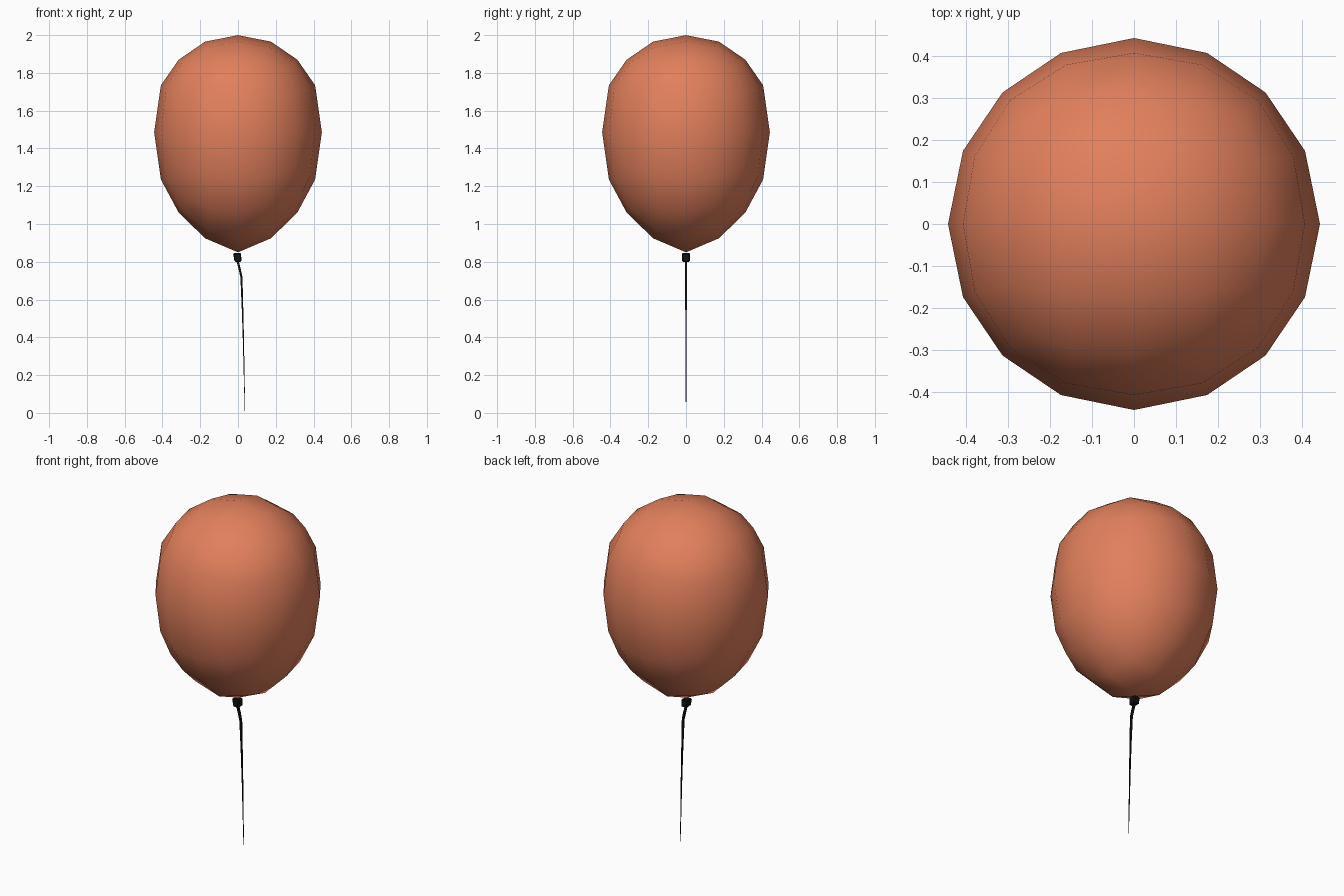
import bpy, bmesh
from mathutils import Vector

if "Cube" in bpy.data.objects:
    bpy.data.objects.remove(bpy.data.objects["Cube"])


def material(name, rgb):
    m = bpy.data.materials.new(name)
    m.diffuse_color = (*rgb, 1)
    m.use_nodes = True
    m.node_tree.nodes["Principled BSDF"].inputs["Base Color"].default_value = m.diffuse_color
    return m


ORANGE = material("orange rubber", (0.76, 0.215, 0.107))
BLACK = material("black string", (0.006, 0.006, 0.006))


def add_object(name, bm, mat):
    bmesh.ops.recalc_face_normals(bm, faces=bm.faces)
    me = bpy.data.meshes.new(name)
    bm.to_mesh(me)
    bm.free()
    me.materials.append(mat)
    ob = bpy.data.objects.new(name, me)
    bpy.context.collection.objects.link(ob)
    return ob


def remap(t, table):
    # piecewise-linear height lookup
    for (a, za), (b, zb) in zip(table, table[1:]):
        if t <= b:
            return za + (zb - za) * (t - a) / (b - a)
    return table[-1][1]


# Balloon: a cube subdivided twice, made round, then stretched
bpy.ops.mesh.primitive_cube_add(size=2)
balloon = bpy.context.object
balloon.name = "balloon"
sub = balloon.modifiers.new("round", 'SUBSURF')
sub.levels = 2
sub.use_limit_surface = False
bpy.ops.object.modifier_apply(modifier=sub.name)

UPPER = [(0, 0), (0.394, 0.25), (0.707, 0.385), (0.919, 0.48), (1, 0.515)]
LOWER = [(0, 0), (0.394, 0.25), (0.707, 0.425), (0.919, 0.56), (1, 0.635)]
for v in balloon.data.vertices:
    n = v.co.normalized()
    z = remap(n.z, UPPER) if n.z >= 0 else -remap(-n.z, LOWER)
    v.co = Vector((n.x * 0.444, n.y * 0.444, 1.485 + z))
balloon.data.materials.append(ORANGE)
bpy.ops.object.shade_smooth()

# Knot: small bevelled block, narrower and shifted at the bottom
bm = bmesh.new()
bmesh.ops.create_cube(bm, size=1)
for v in bm.verts:
    low = v.co.z < 0
    s = 0.036 if low else 0.043
    v.co = Vector((v.co.x * s + (0 if low else -0.005), v.co.y * 0.044,
                   0.823 + v.co.z * 0.046))
bmesh.ops.bevel(bm, geom=bm.edges[:], offset=0.005, segments=1, affect='EDGES')
add_object("knot", bm, BLACK)

# String: tapering square tube along a bent path (x, z, half width)
PATH = [(-0.004, 0.81, 0.006), (0.008, 0.765, 0.006), (0.018, 0.72, 0.0055),
        (0.024, 0.55, 0.004), (0.029, 0.37, 0.003), (0.033, 0.18, 0.002),
        (0.037, 0.0, 0.001)]
bm = bmesh.new()
rings = [[bm.verts.new((x + sx * r, sy * r, z))
          for sx, sy in ((-1, -1), (1, -1), (1, 1), (-1, 1))]
         for x, z, r in PATH]
for a, b in zip(rings, rings[1:]):
    for i in range(4):
        j = (i + 1) % 4
        bm.faces.new((a[i], a[j], b[j], b[i]))
bm.faces.new(rings[0])
bm.faces.new(rings[-1])
add_object("string", bm, BLACK)
